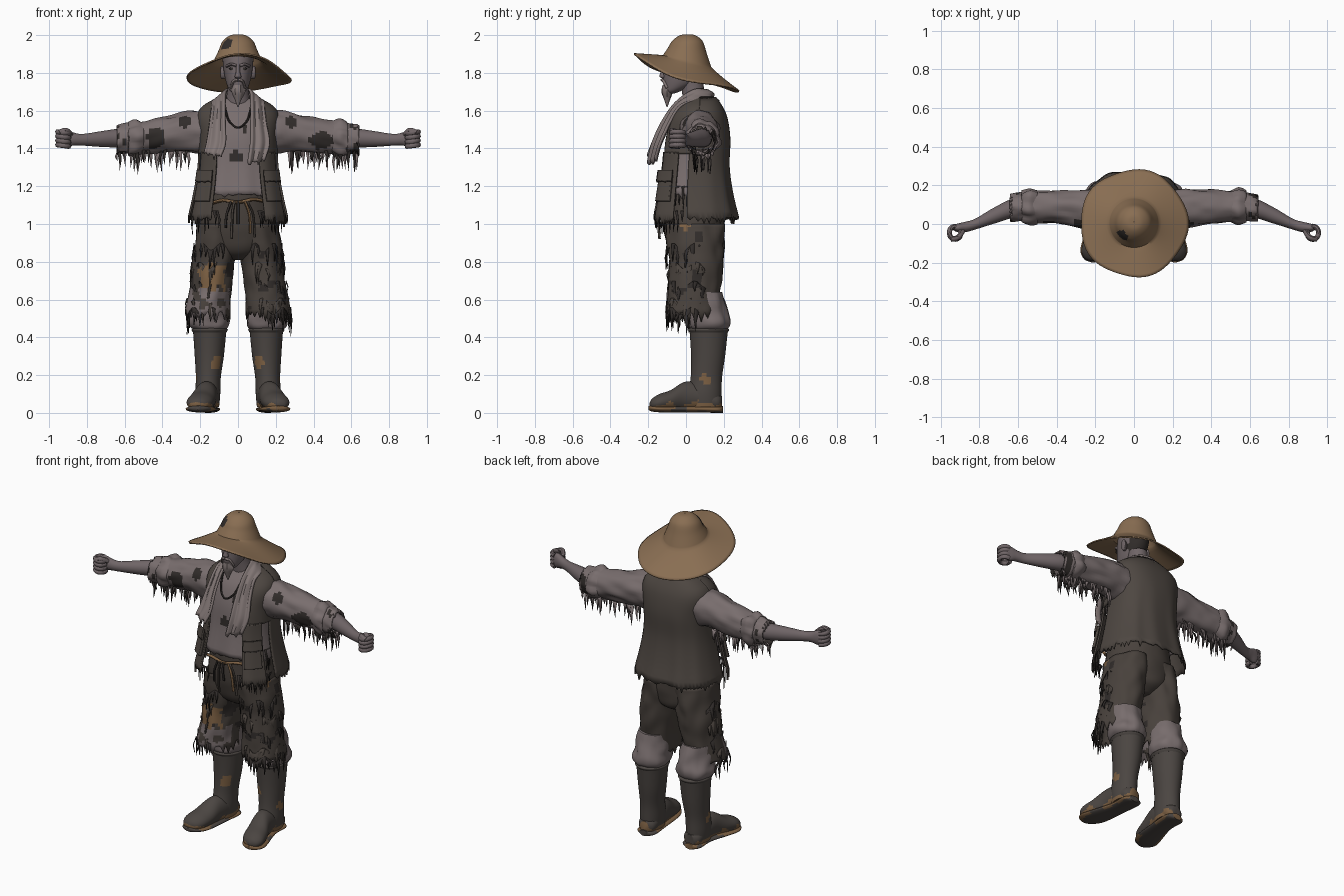
import bpy, bmesh, random
from math import sin, cos, pi, radians, copysign
from mathutils import Vector, noise

random.seed(4)
if "Cube" in bpy.data.objects:
    bpy.data.objects.remove(bpy.data.objects["Cube"])


def material(name, r, g, b):
    m = bpy.data.materials.new(name)
    m.use_nodes = True
    m.diffuse_color = (r, g, b, 1)
    m.node_tree.nodes["Principled BSDF"].inputs["Base Color"].default_value = (r, g, b, 1)
    return m


STRAW = material("straw", .25, .155, .085)
SKIN = material("ashen skin", .16, .13, .135)
SHIRT = material("faded shirt", .19, .155, .155)
SCARF = material("scarf cloth", .22, .18, .175)
VEST = material("vest cloth", .075, .062, .053)
PANTS = material("trouser cloth", .065, .053, .045)
BOOT = material("boot rubber", .07, .06, .054)
DARK = material("torn dark", .03, .025, .023)
MUD = material("mud brown", .2, .115, .055)


# ---- helpers -------------------------------------------------------------
def make(name, mats, verts, faces, thick=0):
    mesh = bpy.data.meshes.new(name)
    mesh.from_pydata(verts, [], faces)
    bm = bmesh.new()
    bm.from_mesh(mesh)
    bmesh.ops.remove_doubles(bm, verts=bm.verts, dist=.0002)
    bmesh.ops.recalc_face_normals(bm, faces=bm.faces)
    bm.to_mesh(mesh)
    bm.free()
    obj = bpy.data.objects.new(name, mesh)
    bpy.context.collection.objects.link(obj)
    for m in mats if isinstance(mats, list) else [mats]:
        mesh.materials.append(m)
    if thick:
        mod = obj.modifiers.new("thickness", "SOLIDIFY")
        mod.thickness, mod.offset = thick, 0
    return obj


def paint(obj, rule):
    for f in obj.data.polygons:
        f.material_index = int(rule(f.center))


def near(p, x, y, z, radius):
    """Blotchy distance test for stains and tears."""
    return (p - Vector((x, y, z))).length < radius * (1 + .5 * noise.noise(p * 30))


def grid(name, mats, rows, wrap=False, caps=False, jag=0, thick=0):
    n = len(rows[0])
    if jag:
        for i, p in enumerate(rows[-1]):
            p.z -= jag * random.random() * (1 if i % 2 else .25)
    faces = [(r * n + i, r * n + (i + 1) % n, (r + 1) * n + (i + 1) % n, (r + 1) * n + i)
             for r in range(len(rows) - 1) for i in range(n if wrap else n - 1)]
    if caps:
        faces += [tuple(range(n)), tuple(range((len(rows) - 1) * n, len(rows) * n))]
    return make(name, mats, [p for row in rows for p in row], faces, thick)


def dense(keys, k=5):
    """Smooth curve through a short list of tuples."""
    keys = [Vector(q) for q in keys]
    out = []
    for i in range(len(keys) - 1):
        a, b, c, d = keys[max(i - 1, 0)], keys[i], keys[i + 1], keys[min(i + 2, len(keys) - 1)]
        for j in range(k):
            t = j / k
            out.append(b + (c - a) * t / 2 + (a * 2 - b * 5 + c * 4 - d) * t * t / 2
                       + (b * 3 - a - c * 3 + d) * t ** 3 / 2)
    return out + [keys[-1]]


def loft(name, mats, axis, keys, side=1, n=36, wrinkle=0, jag=0, caps=True, thick=0):
    """Ellipses (centre, two radii) swept along an axis."""
    rows = []
    for x, y, z, a, b in dense(keys):
        row = []
        for i in range(n):
            t = 2 * pi * i / n
            w = 1 + wrinkle * noise.noise(Vector((cos(t) * 2 + side, sin(t) * 2, (x + z - y) * 12)))
            u, v = a * w * cos(t), b * w * sin(t)
            off = {"x": (0, u, v), "y": (u, 0, v), "z": (u, v, 0)}[axis]
            row.append(Vector(((x + off[0]) * side, y + off[1], z + off[2])))
        rows.append(row)
    return grid(name, mats, rows, True, caps, jag, thick)


def tatters(name, mat, pts, length, skip=.3):
    """Hanging pointed rags along a line."""
    verts, faces = [], []
    for p, q in zip(pts, pts[1:]):
        if random.random() < skip:
            continue
        drop = length * random.uniform(.35, 1)
        sway = Vector((random.uniform(-.015, .015), random.uniform(-.015, .015), 0))
        down, k, mid = Vector((0, 0, -drop)), len(verts), (p + q) / 2
        verts += [p, q, q.lerp(mid, .3) + down * .5 + sway, p.lerp(mid, .3) + down * .5 + sway, mid + down + sway / 2]
        faces += [(k, k + 1, k + 2, k + 3), (k + 3, k + 2, k + 4)]
    return make(name, mat, verts, faces, .004)


def tube(name, mat, pts, radius):
    rows, path = [], dense(pts)
    for i, p in enumerate(path):
        t = (path[min(i + 1, len(path) - 1)] - path[max(i - 1, 0)]).normalized()
        u = t.cross(Vector((.3, 1, .2))).normalized()
        v = t.cross(u)
        rows.append([p + (u * cos(j * pi / 4) + v * sin(j * pi / 4)) * radius for j in range(8)])
    return grid(name, mat, rows, True, True)


# ---- hat -----------------------------------------------------------------
rows = []
crown = dense([(.001, 2), (.04, 1.995), (.078, 1.965), (.1, 1.915), (.125, 1.86)])
for s in range(len(crown) + 10):
    row = []
    for i in range(64):
        a = 2 * pi * i / 64
        c = cos(a)
        if s < len(crown):
            r, z = crown[s]
            z += .03 * c * max(0, (r - .08) / .045)
        else:
            t = (s - len(crown) + 1) / 10
            edge = 1.765 + .09 * c + .035 * c * c + .012 * sin(3 * a + 1)
            r = .125 + .152 * t + .006 * t * sin(5 * a)
            z = (1.86 + .03 * c) * (1 - t ** .9) + edge * t ** .9
        row.append(Vector((r * sin(a), .01 * (1 - s / 40) - r * c, z)))
    rows.append(row)
hat = grid("straw_hat", [STRAW, DARK], rows, True, thick=.008)
paint(hat, lambda p: near(p, -.06, -.06, 1.95, .034))

# ---- head ----------------------------------------------------------------
head = loft("head", [SKIN, DARK], "z", [
    (0, -.085, 1.69, .02, .02), (0, -.07, 1.705, .042, .045), (0, -.04, 1.74, .06, .08),
    (0, -.02, 1.79, .072, .1), (0, -.01, 1.84, .079, .105), (0, 0, 1.9, .08, .1), (0, 0, 1.95, .05, .06)])
paint(head, lambda p: p.y > .03 + .03 * noise.noise(p * 25) and p.z > 1.77)
loft("neck", SKIN, "z", [(0, .03, 1.77, .055, .06), (0, .04, 1.69, .058, .06), (0, .06, 1.6, .08, .07)])
loft("nose", SKIN, "z", [(0, -.112, 1.84, .009, .01), (0, -.12, 1.8, .012, .016), (0, -.123, 1.78, .018, .017),
                         (0, -.115, 1.77, .01, .01)], n=12)
loft("goatee", SCARF, "z", [(0, -.095, 1.735, .03, .03), (0, -.1, 1.7, .034, .028), (0, -.1, 1.66, .018, .016),
                            (0, -.1, 1.62, .003, .003)], n=16, wrinkle=.3)
for s in (1, -1):
    tube("moustache", SCARF, [(0, -.127, 1.763), (s * .025, -.118, 1.755), (s * .038, -.1, 1.72)], .008)
    tube("brow", SKIN, [(s * .01, -.117, 1.838), (s * .035, -.112, 1.845), (s * .06, -.085, 1.835)], .008)
    loft("eye_socket", DARK, "y", [(s * .033, -.095, 1.822, .015, .007), (s * .033, -.111, 1.822, .013, .006)], n=12)
    loft("ear", SKIN, "x", [(.07, .005, 1.8, .016, .03), (.088, .01, 1.803, .02, .034), (.093, .01, 1.803, .01, .02)], s, 16)

# ---- shirt and vest share one torso surface --------------------------------
TORSO = dense([(1.0, .27, -.195, .282), (1.15, .235, -.165, .245), (1.3, .21, -.14, .225), (1.45, .205, -.125, .23),
               (1.56, .215, -.09, .215), (1.62, .185, -.045, .19), (1.67, .1, -.005, .155)], 6)


def torso(deg, z, off):
    k = next((i for i in range(len(TORSO) - 2) if TORSO[i + 1][0] >= z), len(TORSO) - 2)
    a, b = TORSO[k], TORSO[k + 1]
    q = a.lerp(b, (z - a[0]) / (b[0] - a[0]))
    s, c = sin(radians(deg)), cos(radians(deg))
    fold = .006 * sin(radians(deg) * 11) * max(0, 1.5 - z) * 2
    return Vector(((q[1] + off) * copysign(abs(s) ** .8, s),
                   (q[2] + q[3]) / 2 - ((q[3] - q[2]) / 2 + off + fold) * copysign(abs(c) ** .8, c), z))


def sheet(name, mats, d0, d1, top, bottom, off, jag=0, cols=24, wrap=False, thick=.01):
    rows = [[torso(d0 + (d1 - d0) * i / (cols if wrap else cols - 1), top + (bottom - top) * j / 24, off)
             for i in range(cols)] for j in range(25)]
    return grid(name, mats, rows, wrap, jag=jag, thick=thick)


shirt = sheet("shirt_body", [SHIRT, DARK], 0, 360, 1.67, 1.16, -.025, .03, 72, True)
paint(shirt, lambda p: near(p, -.01, -.1, 1.36, .03) or near(p, .03, -.1, 1.5, .02) or near(p, -.05, -.1, 1.22, .015))
sheet("vest_back", VEST, 84, 276, 1.67, 1.04, 0, .04, 64)
for s in (1, -1):
    sheet("vest_front", VEST, s * 28, s * 67, 1.38, 1.04, 0, .06)
    sheet("vest_chest", VEST, s * 32, s * 90, 1.67, 1.37, 0)
    sheet("vest_pocket", VEST, s * 32, s * 60, 1.26, 1.12, .014, thick=.016)
    sheet("pocket_flap", VEST, s * 30, s * 62, 1.285, 1.23, .025, .012, thick=.012)
    sheet("pocket_trim", DARK, s * 31, s * 61, 1.229, 1.222, .026, thick=.006)
    tatters("vest_rags", DARK, [torso(s * d, 1.07, -.008) for d in range(20, 84, 4)], .13)
    tatters("vest_edge_rags", DARK, [torso(s * d, 1.2, -.02) for d in range(58, 92, 4)], .15)

# ---- scarf: a ribbon of centre points and half-width vectors ---------------
for s, low in ((1, 0), (-1, .035)):
    path = dense([(0, .15, 1.67, 0, .025, -.035), (.06, .125, 1.675, .02, .025, -.035), (.1, .04, 1.675, .035, 0, -.03),
                  (.105, -.04, 1.63, .035, .01, -.01), (.11, -.1, 1.54, .04, .02, 0),
                  (.118, -.15, 1.43, .05, .02, 0), (.1 + low, -.175, 1.34 + low, .045, .02, .01)], 6)
    rows = [[Vector((s * (p[0] + t * p[3]), p[1] + t * p[4] - .008 * cos(t * 6), p[2] + t * p[5]))
             for t in [j / 6 - 1 for j in range(13)]] for p in path]
    grid("scarf", SCARF, rows, jag=.04, thick=.014)
tube("necklace", DARK, [(-.07, -.05, 1.63), (-.05, -.1, 1.55), (0, -.125, 1.51), (.05, -.1, 1.55), (.07, -.05, 1.63)], .006)

# ---- arms, sleeves and fists -------------------------------------------------
for s in (1, -1):
    sleeve = loft("sleeve", [SHIRT, DARK], "x", [
        (.15, .07, 1.485, .1, .105), (.25, .075, 1.49, .098, .106), (.35, .085, 1.478, .086, .092),
        (.45, .09, 1.465, .08, .086), (.55, .09, 1.455, .073, .08), (.64, .083, 1.45, .066, .072)],
        s, 40, .14, .03, False, .008)
    paint(sleeve, lambda p: near(p, s * .44, .02, 1.45, .055) or near(p, s * .28, 0, 1.54, .035)
          or abs(p.x) > .59 and noise.noise(p * 22) > .2)
    loft("cuff_fold", SHIRT, "x", [(.5, .09, 1.457, .076, .08), (.54, .09, 1.455, .088, .092),
                                   (.58, .088, 1.45, .078, .082)], s, 36, .25, .03, False, .008)
    for y, color in ((.05, DARK), (.09, SHIRT), (.12, SHIRT)):
        tatters("sleeve_rags", color, [Vector((s * (.26 + .019 * i), y, 1.395 - .01 * sin(i))) for i in range(21)], .13)
    loft("forearm", SKIN, "x", [
        (.48, .09, 1.455, .05, .05), (.62, .082, 1.455, .05, .05), (.72, .045, 1.45, .042, .042),
        (.82, 0, 1.446, .028, .031), (.87, -.015, 1.45, .027, .034), (.91, -.02, 1.453, .023, .046),
        (.94, -.017, 1.453, .012, .036)], s, 24)
    for i in range(4):
        z = 1.415 + .023 * i
        tube("finger", SKIN, [(s * (.925 + .03 * cos(a)), -.045 + .034 * sin(a), z + .004 * cos(a))
                              for a in [1.7 - j * .75 for j in range(8)]], .0135)
    tube("thumb", SKIN, [(s * .885, -.035, 1.475), (s * .91, -.07, 1.496), (s * .945, -.078, 1.485)], .014)

# ---- trousers ------------------------------------------------------------------
loft("trouser_seat", PANTS, "z", [(0, .04, 1.17, .18, .165), (0, .04, 1.02, .205, .165), (0, .045, .92, .2, .155),
                                  (0, .05, .85, .14, .13), (0, .05, .81, .05, .07)], wrinkle=.04)
LEG = [(.1, .045, 1.0, .108, .155), (.115, .05, .88, .112, .145), (.132, .055, .78, .108, .138),
       (.143, .045, .68, .106, .134), (.155, .035, .59, .11, .13), (.16, .03, .54, .115, .13)]
for s in (1, -1):
    leg = loft("trouser_leg", [PANTS, MUD, SHIRT, DARK], "z", LEG, s, 48, .1, .07, False, .008)

    def leg_colour(p):
        if s < 0 and near(p, -.135, -.08, .72, .075):
            return 1
        if s < 0 and p.y < 0 and p.z < .67 and noise.noise(p * 14) > -.05:
            return 2
        if s > 0 and near(p, .2, .0, 1.0, .03):
            return 1
        return 3 if p.y < .08 and p.z < .95 and noise.noise(p * 11) > .33 else 0
    paint(leg, leg_colour)
    for k, (x, y, z, a, b) in enumerate(LEG[1:]):
        arc = [radians(-20 + 9 * i) for i in range(16)]
        tatters("leg_rags", (DARK, PANTS)[k % 2],
                [Vector((s * (x + a * 1.05 * sin(t)), y - b * 1.05 * cos(t), z - .02 * sin(t * 7))) for t in arc], .14)
    loft("under_trouser", SHIRT, "z", [(.15, .09, .64, .09, .1), (.15, .11, .54, .1, .11), (.153, .12, .49, .11, .112),
                                       (.153, .12, .455, .1, .106), (.15, .12, .43, .07, .08)], s, wrinkle=.12)
    # boots
    shaft = loft("boot_shaft", [BOOT, MUD], "z", [
        (.15, .12, .445, .09, .104), (.15, .12, .42, .087, .1), (.152, .117, .3, .077, .09),
        (.157, .108, .19, .066, .083), (.16, .1, .1, .066, .088), (.16, .1, .03, .06, .085)], s, 40)
    paint(shaft, lambda p: near(p, s * .11, .04, .27, .035) or near(p, s * .21, .1, .18, .03) or p.z < .05)
    loft("boot_rim", BOOT, "z", [(.15, .12, .45, .085, .1), (.15, .12, .44, .096, .109), (.15, .12, .425, .088, .1)], s)
    foot = loft("boot_foot", [BOOT, MUD], "y", [
        (.158, .19, .055, .03, .035), (.158, .16, .06, .056, .052), (.162, .06, .085, .06, .075),
        (.172, -.01, .085, .06, .078), (.19, -.08, .065, .069, .056), (.204, -.14, .055, .068, .045),
        (.21, -.178, .047, .045, .03), (.212, -.192, .045, .01, .01)], s)
    paint(foot, lambda p: p.z < .045 + .04 * noise.noise(p * 16))
    sole = loft("boot_sole", [MUD, BOOT], "y", [
        (.158, .196, .018, .03, .018), (.158, .165, .018, .062, .018), (.162, .06, .02, .06, .018), (.19, -.08, .02, .075, .018),
        (.204, -.14, .021, .073, .018), (.21, -.182, .024, .048, .016), (.212, -.198, .026, .01, .01)], s)
    paint(sole, lambda p: noise.noise(p * 13) > .05 or p.z < .008)

# ---- rope belt -------------------------------------------------------------------
tube("rope_belt", MUD, [(-.14, -.1, 1.11), (-.08, -.135, 1.125), (0, -.145, 1.115), (.08, -.135, 1.13), (.14, -.1, 1.12)], .009)
for x, low, color in ((-.03, .92, PANTS), (0, 1.0, DARK), (.06, .95, MUD), (.08, .93, PANTS), (-.06, .98, DARK)):
    tube("rope_end", color, [(x * .6, -.148, 1.12), (x, -.15, 1.05), (x * 1.1, -.14, low)], .007)

# ---- smooth shading with sharp edges kept --------------------------------------------
meshes = [o for o in bpy.context.scene.objects if o.type == "MESH"]
for o in meshes:
    o.select_set(True)
bpy.context.view_layer.objects.active = meshes[0]
bpy.ops.object.shade_smooth_by_angle(angle=radians(45))
